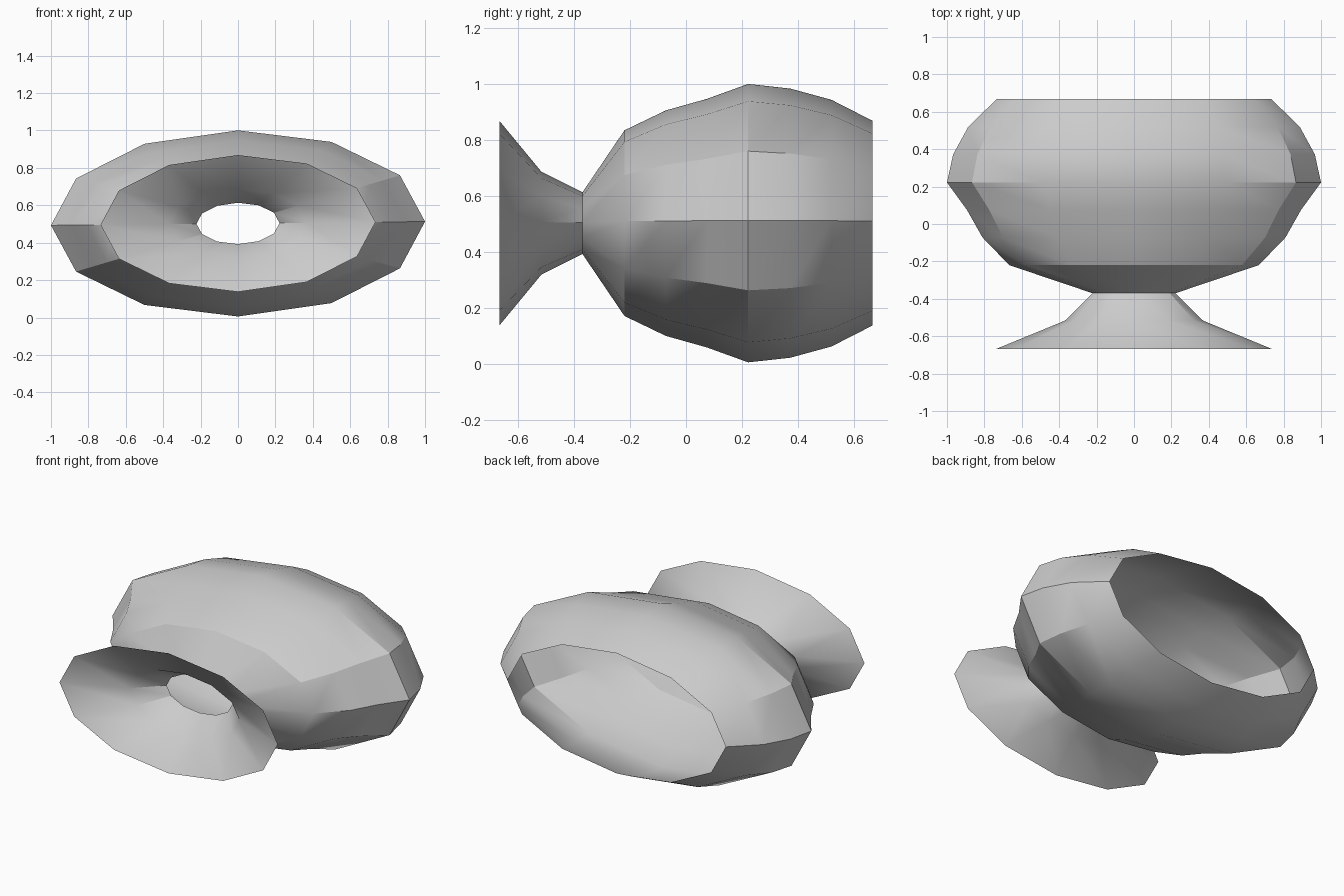
import bpy, math

if "Cube" in bpy.data.objects:
    bpy.data.objects.remove(bpy.data.objects["Cube"])

SIDES = 12
FLATTEN = 0.4975      # height of the oval section relative to its width
TILT = 0.01           # slight roll of the section
CENTRE_Z = 0.503

# (position along y, half width) from flared foot through waist to bowl rim
profile = [(-0.667, 0.735), (-0.517, 0.37), (-0.37, 0.222), (-0.22, 0.667),
           (-0.072, 0.81), (0.075, 0.893), (0.222, 1.0), (0.372, 0.967),
           (0.52, 0.886), (0.667, 0.735)]


def ring(y, r):
    pts = []
    for i in range(SIDES):
        a = 2 * math.pi * i / SIDES
        x = r * math.cos(a)
        pts.append((x, y, CENTRE_Z + FLATTEN * r * math.sin(a) + TILT * x))
    return pts


# Open oval shell: rings joined by quads, both ends left open
verts = [p for y, r in profile for p in ring(y, r)]
faces = []
for j in range(len(profile) - 1):
    for i in range(SIDES):
        k = (i + 1) % SIDES
        a, b = j * SIDES, (j + 1) * SIDES
        faces.append((a + i, a + k, b + k, b + i))

mesh = bpy.data.meshes.new("goblet_shell")
mesh.from_pydata(verts, [], faces)
mesh.update()
shell = bpy.data.objects.new("goblet_shell", mesh)
bpy.context.collection.objects.link(shell)

# Plain grey finish
grey = bpy.data.materials.new("light_grey")
grey.diffuse_color = (0.6, 0.6, 0.6, 1)
grey.use_nodes = True
grey.node_tree.nodes["Principled BSDF"].inputs["Base Color"].default_value = grey.diffuse_color
mesh.materials.append(grey)

# Smooth the gentle bends, keep the strong edges crisp
bpy.context.view_layer.objects.active = shell
shell.select_set(True)
bpy.ops.object.shade_smooth_by_angle(angle=math.radians(30))
